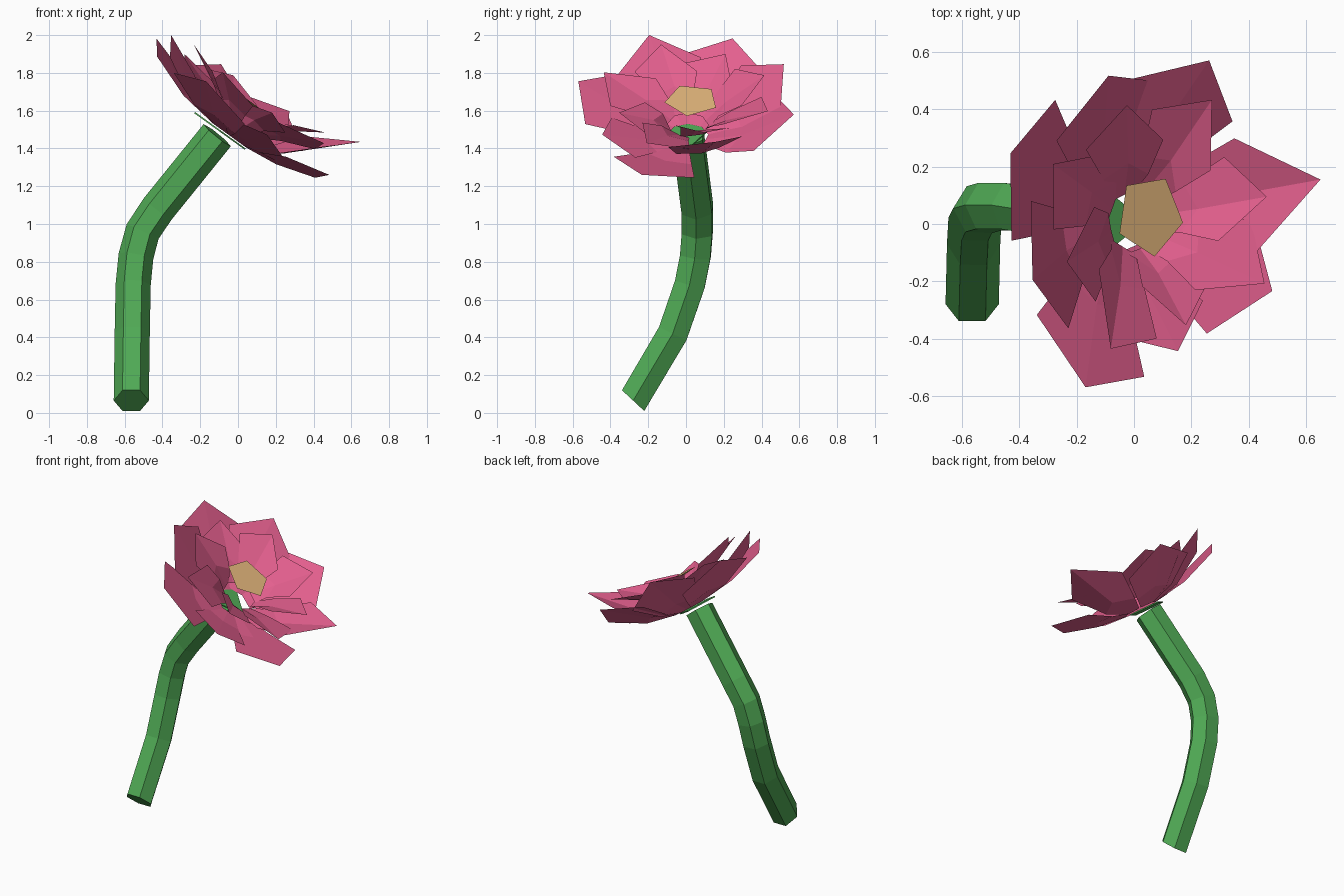
import bpy
import bmesh
from math import cos, sin, radians, tau
from mathutils import Matrix, Vector

cube = bpy.data.objects.get("Cube")
if cube:
    bpy.data.objects.remove(cube, do_unlink=True)


def make_material(name, color):
    mat = bpy.data.materials.new(name)
    mat.use_nodes = True
    mat.diffuse_color = (*color, 1)
    bsdf = next(n for n in mat.node_tree.nodes if n.type == 'BSDF_PRINCIPLED')
    bsdf.inputs["Base Color"].default_value = (*color, 1)
    return mat


pink = make_material("petal pink", (0.77, 0.115, 0.27))
green = make_material("stem green", (0.08, 0.40, 0.09))
yellow = make_material("pollen yellow", (0.77, 0.47, 0.20))


def finish(bm, name, mat, matrix=None):
    mesh = bpy.data.meshes.new(name)
    bm.to_mesh(mesh)
    bm.free()
    mesh.materials.append(mat)
    obj = bpy.data.objects.new(name, mesh)
    bpy.context.collection.objects.link(obj)
    if matrix:
        obj.matrix_world = matrix
    return obj


def polar(angle, radius, height):
    return Vector((radius * cos(radians(angle)), radius * sin(radians(angle)), height))


# Flower head frame: local z is the direction the bloom faces
facing = Vector((0.585, 0, 0.81)).normalized()
side = Vector((0, 1, 0))
across = side.cross(facing)
head = Matrix((across, side, facing)).transposed().to_4x4()
head.translation = (-0.02, 0.01, 1.5)


def petal_ring(name, petals, floor, foot_width, bend, shoulder, reach):
    """Petals are folded along a spine: (tip angle, tip radius, tip height, length of sides).
    bend and shoulder place the middle and corner heights between floor and tip;
    reach scales the corner radius on the clockwise and the other side."""
    bm = bmesh.new()
    for angle, radius, height, length in petals:
        rise = height - floor
        root = polar(angle, 0.1, floor)
        spine = [bm.verts.new(p) for p in (
            root, polar(angle, radius * 0.5, floor + rise * (bend + 0.1)),
            polar(angle, radius, height))]
        for sign, scale in zip((-1, 1), reach):
            corner = radius * length * scale
            turned = angle + 28 * sign
            edge = [bm.verts.new(p) for p in (
                root + polar(angle + 90, foot_width * sign, 0),
                polar(turned, corner * 0.58, floor + rise * bend),
                polar(turned, corner, floor + rise * shoulder))]
            for i in range(2):
                loop = [spine[i], edge[i], edge[i + 1], spine[i + 1]]
                bm.faces.new(loop if sign < 0 else loop[::-1])
    return finish(bm, name, pink, head)


# Two rings of eight uneven petals; the inner ones are lopsided
petal_ring("outer_petals", [
    (14, 0.60, 0.34, 0.72), (72, 0.59, 0.23, 0.85), (117, 0.57, 0.24, 0.86),
    (159, 0.66, 0.15, 0.85), (200, 0.60, 0.21, 0.84), (245, 0.64, 0.12, 0.85),
    (289, 0.48, 0.08, 0.85), (336, 0.60, 0.10, 0.83),
], -0.04, 0.05, 0.15, 0.6, (1, 1))
petal_ring("inner_petals", [
    (12, 0.41, 0.27, 0.85), (67, 0.46, 0.25, 0.85), (113, 0.44, 0.23, 0.9),
    (156, 0.49, 0.17, 0.85), (198, 0.46, 0.24, 0.85), (243, 0.50, 0.21, 0.82),
    (287, 0.38, 0.19, 0.85), (333, 0.48, 0.22, 0.85),
], 0.03, 0.06, 0.35, 0.72, (0.72, 1))

# Five-sided flower centre, flat above and shallow cone below
bm = bmesh.new()
rim = [bm.verts.new(polar(72 * i - 10, 0.145, 0.17) + Vector((-0.03, 0.02, 0)))
       for i in range(5)]
bm.faces.new(rim)
under = bm.verts.new((-0.03, 0.02, 0.15))
for i in range(5):
    bm.faces.new((rim[(i + 1) % 5], rim[i], under))
finish(bm, "flower_centre", yellow, head)

# Thin pointed calyx plate beneath the petals
bm = bmesh.new()
bmesh.ops.create_cone(bm, cap_ends=True, segments=4, radius1=0.165, radius2=0.165, depth=0.008)
bmesh.ops.scale(bm, vec=(1, 0.65, 1), verts=bm.verts)
bmesh.ops.translate(bm, vec=(-0.058, 0, -0.05), verts=bm.verts)
finish(bm, "calyx", green, head)

# Six-sided bent stem swept along a path, cut on a slant at the foot
path = [Vector(p) for p in (
    (-0.565, -0.28, 0.065), (-0.56, -0.07, 0.42), (-0.555, 0.02, 0.68),
    (-0.54, 0.05, 0.83), (-0.505, 0.06, 0.96), (-0.425, 0.06, 1.08),
    (-0.11, 0.01, 1.47))]
tangents = [path[min(i + 1, len(path) - 1)] - path[max(i - 1, 0)] for i in range(len(path))]
tangents[0] = Vector((0, 0.68, 0.73))
bm = bmesh.new()
rings = []
previous = Vector((0, 0, 1))
turn = previous.rotation_difference(previous)
for centre, tangent in zip(path, tangents):
    turn = previous.rotation_difference(tangent) @ turn
    previous = tangent
    rings.append([bm.verts.new(centre + turn @ Vector((cos(a), sin(a), 0)) * 0.093)
                  for a in (tau * k / 6 for k in range(6))])
for low, high in zip(rings, rings[1:]):
    for k in range(6):
        n = (k + 1) % 6
        bm.faces.new((low[k], low[n], high[n], high[k]))
bm.faces.new(rings[0][::-1])
bm.faces.new(rings[-1])
bmesh.ops.recalc_face_normals(bm, faces=bm.faces)
finish(bm, "stem", green)
